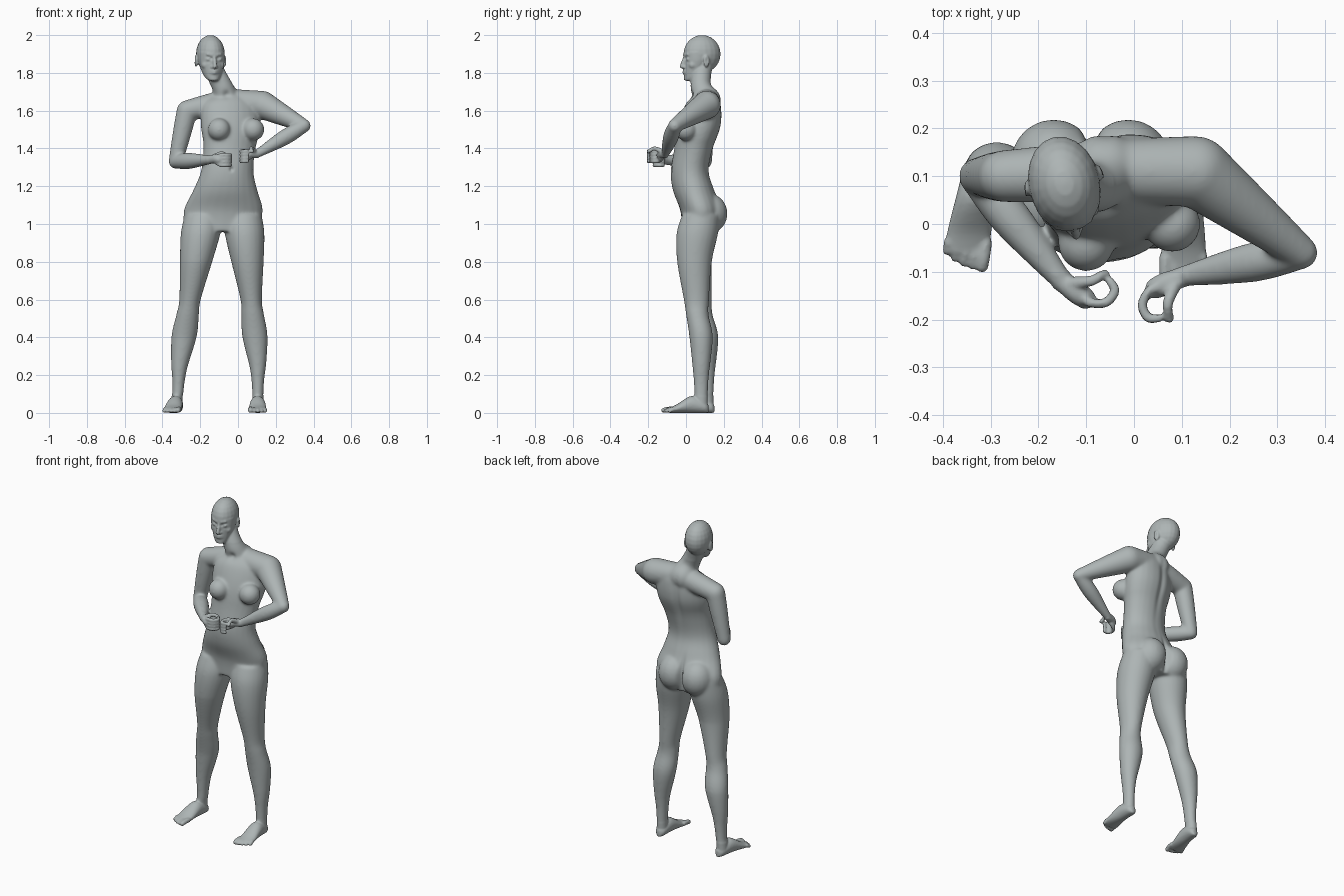
import bpy, bmesh, math
from mathutils import Vector, Matrix, Quaternion

cube = bpy.data.objects.get("Cube")
if cube:
    bpy.data.objects.remove(cube, do_unlink=True)

skin = bpy.data.materials.new("soft_grey")
skin.use_nodes = True
skin_colour = (.42, .46, .46, 1)
skin.diffuse_color = skin_colour
skin.node_tree.nodes["Principled BSDF"].inputs["Base Color"].default_value = skin_colour

bm = bmesh.new()
UP = Vector((0, 0, 1))


def resample(rows, steps=5):
    """Smooth curve through rows of numbers of any width."""
    rows = [Vector(row) for row in rows]
    padded = rows[:1] + rows + rows[-1:]
    result = []
    for before, start, end, after in zip(padded, padded[1:], padded[2:], padded[3:]):
        tangent_in, tangent_out = (end - before) / 2, (after - start) / 2
        for step in range(steps):
            t = step / steps
            ease = t * t * (3 - 2 * t)
            result.append(start.lerp(end, ease) + tangent_in * t * (1 - t) ** 2
                          - tangent_out * t * t * (1 - t))
    return result + [rows[-1]]


def ellipse(centre, u, v, count=24):
    angles = [math.tau * i / count for i in range(count)]
    return [centre + u * math.cos(a) + v * math.sin(a) for a in angles]


def bridge(rings):
    loops = [[bm.verts.new(point) for point in ring] for ring in rings]
    for lower, upper in zip(loops, loops[1:]):
        for i in range(len(lower)):
            bm.faces.new((lower[i - 1], lower[i], upper[i], upper[i - 1]))
    bm.faces.new(loops[0][::-1])
    bm.faces.new(loops[-1])


def ball(centre, radii, rotation=Matrix()):
    matrix = Matrix.Translation(centre) @ rotation @ Matrix.Diagonal((*radii, 1))
    bmesh.ops.create_uvsphere(bm, u_segments=20, v_segments=12, radius=1, matrix=matrix)


def tube(*stations):
    """Round form through (point, radius) stations with rounded ends."""
    points = resample([(*point, radius) for point, radius in stations])
    turn, old, rings = Quaternion(), UP, []
    for i, point in enumerate(points):
        ahead, behind = points[min(i + 1, len(points) - 1)], points[max(i - 1, 0)]
        tangent = (ahead - behind).to_3d().normalized()
        turn = old.rotation_difference(tangent) @ turn
        old = tangent
        u, v = turn @ Vector((point.w, 0, 0)), turn @ Vector((0, point.w, 0))
        rings.append(ellipse(point.to_3d(), u, v))
    bridge(rings)
    for end in (points[0], points[-1]):
        ball(end.to_3d(), [end.w] * 3)


def limb(start, end, thick, swell, thin):
    tube((start, thick), (start.lerp(end, .4), swell), (end, thin))


# Torso: the spine leans sideways and the ribcage twists above the hips
# Columns: z, centre y, half width, half depth
torso = [(.96, .07, .19, .09), (1.07, .08, .21, .11), (1.18, .04, .17, .11), (1.28, .02, .14, .1),
         (1.4, .04, .14, .1), (1.52, .07, .16, .11), (1.63, .09, .15, .09), (1.68, .1, .09, .06)]
rings = []
for z, y, width, depth in resample(torso):
    lean = min(-.04, .1 * z - .185)
    twist = .25 * min(1, max(0, (z - 1.1) / .35))
    turn = Matrix.Rotation(twist, 3, "Z")
    rings.append(ellipse(Vector((lean, y, z)), turn @ Vector((width, 0, 0)), turn @ Vector((0, depth, 0))))
bridge(rings)
for breast in ((-.1, -.04, 1.5), (.08, 0, 1.5)):
    ball(breast, [.06] * 3)
for side in (-1, 1):
    ball((-.09 + side * .078, .125, 1.055), (.092, .095, .105))

# Neck, shoulders and arms hang between named joints
neck_base = Vector((-.06, .11, 1.65))
right_shoulder, left_shoulder = Vector((-.27, .1, 1.6)), Vector((.13, .11, 1.63))
right_elbow, left_elbow = Vector((-.33, .1, 1.33)), Vector((.35, -.06, 1.52))
right_wrist, left_wrist = Vector((-.15, -.12, 1.34)), Vector((.1, -.11, 1.37))
tube((neck_base, .08), ((-.08, .08, 1.72), .057), ((-.11, .08, 1.78), .052), ((-.13, .09, 1.83), .05))
limb(neck_base, right_shoulder, .06, .062, .055)
limb(neck_base, left_shoulder, .065, .07, .075)
limb(right_shoulder, right_elbow, .055, .05, .038)
limb(right_elbow, right_wrist, .037, .043, .023)
limb(left_shoulder, left_elbow, .075, .06, .036)
limb(left_elbow, left_wrist, .035, .042, .022)


# Hands: palm, four curled fingers and thumb, measured from the wrist
def hand(wrist, forward):
    inward = UP.cross(forward).normalized()

    def spot(reach, curl, rise):
        return wrist + forward * reach + inward * curl + UP * rise

    tube((wrist, .022), (spot(.04, 0, .005), .024), (spot(.06, 0, 0), .022))
    for finger in range(4):
        rise = .025 - .018 * finger
        tube((spot(.05, 0, rise / 2), .014), (spot(.075, 0, rise), .01), (spot(.1, .02, rise), .01),
             (spot(.1, .05, rise), .01), (spot(.08, .06, rise), .009))
    tube((spot(.02, .01, .015), .014), (spot(.05, .04, .035), .011), (spot(.06, .07, .02), .01))


hand(right_wrist, Vector((.8, -.6, 0)))
hand(left_wrist, Vector((-.9, -.4, -.1)).normalized())

# Legs, columns: z, centre y, half width, half depth
leg = [(1.05, .08, .1, .1), (.95, .06, .105, .11), (.8, .045, .086, .092), (.6, .055, .057, .067),
       (.52, .06, .06, .06), (.4, .08, .067, .062), (.2, .08, .037, .042), (.1, .08, .03, .036),
       (.04, .08, .03, .035)]
# Feet, columns: y, half width, half height
foot = [(.12, .01, .02), (.1, .03, .03), (.03, .04, .045), (-.05, .047, .022), (-.09, .047, .014)]


def left_place(x, y, z):
    return Vector((x, y, z))


def right_place(x, y, z):
    """Mirrored stance: wider, set back below the knee, foot turned out."""
    splay = .15 * (.1 - y) if z < .1 else 0
    back = .03 * min(1, max(0, 2 - 2.5 * z))
    return Vector((.06 * z - x - .22 - splay, y + back, z))


for place in (left_place, right_place):
    rings = []
    for z, y, width, depth in resample(leg):
        centre = place(min(.105, .13 - .1 * z), y, z)
        rings.append(ellipse(centre, Vector((width, 0, 0)), Vector((0, depth, 0))))
    bridge(rings)
    rings = []
    for y, width, height in resample(foot):
        rings.append(ellipse(place(.104, y, height), Vector((width, 0, 0)), UP * height))
    bridge(rings)
    for toe in range(5):
        radius = .01 if toe else .0135
        x, tip = .066 + .0195 * toe, .002 * toe * toe - .118
        tube((place(x, -.07, .02), radius), (place(x, tip + .02, .019), radius), (place(x, tip, radius), radius))

# Head: cranium and tapering face, turned toward its left
head = Matrix.Translation((-.145, .08, 0)) @ Matrix.Rotation(math.radians(13), 4, "Z")
head_turn = head.to_3x3()
ball(head @ Vector((0, .005, 1.9)), (.075, .1, .1), head_turn.to_4x4())
# Columns: z, half width, back
face = [(1.757, .02, -.05), (1.77, .036, -.02), (1.8, .052, .02), (1.86, .069, .05), (1.91, .07, .05)]
rings = []
for z, width, back in resample(face):
    centre = head @ Vector((0, (back - .092) / 2, z))
    rings.append(ellipse(centre, head_turn @ Vector((width, 0, 0)), head_turn @ Vector((0, (back + .092) / 2, 0))))
bridge(rings)


def feature(radius, *points):
    tube(*[(head @ Vector(point), radius) for point in points])


feature(.01, (0, -.087, 1.885), (0, -.1, 1.85), (0, -.106, 1.833))
for lip in (1.8, 1.811):
    feature(.006, (-.02, -.084, lip), (0, -.095, lip), (.02, -.084, lip))
for side in (-1, 1):
    feature(.0075, (side * .012, -.094, 1.831), (side * .006, -.096, 1.832))
    feature(.008, (side * .012, -.088, 1.895), (side * .034, -.08, 1.898))
    ball(head @ Vector((side * .03, -.078, 1.873)), (.013, .011, .01))
    ball(head @ Vector((side * .04, -.055, 1.842)), [.022] * 3)
    flare = head_turn.to_4x4() @ Matrix.Rotation(side * .35, 4, "Z")
    ball(head @ Vector((side * .077, .012, 1.862)), (.009, .018, .032), flare)

# Fuse the parts into one skin
mesh = bpy.data.meshes.new("body")
bm.to_mesh(mesh)
bm.free()
body = bpy.data.objects.new("body", mesh)
bpy.context.collection.objects.link(body)


def bake():
    bpy.context.view_layer.update()
    graph = bpy.context.evaluated_depsgraph_get()
    result = bpy.data.meshes.new_from_object(body.evaluated_get(graph))
    body.modifiers.clear()
    body.data = result


remesh = body.modifiers.new("fuse", "REMESH")
remesh.mode = "VOXEL"
remesh.voxel_size = .0055
bake()


# Blend the large forms strongly, keep face, hands and feet crisp
def is_fine(point):
    near_hands = point.y < -.1 and abs(point.x + .03) < .14 and abs(point.z - 1.35) < .07
    return point.z > 1.76 or point.z < .09 or near_hands


group = body.vertex_groups.new(name="soft")
group.add([v.index for v in body.data.vertices if not is_fine(v.co)], 1, "REPLACE")
for mask, count in (("soft", 30), ("", 2)):
    smooth = body.modifiers.new("blend", "SMOOTH")
    smooth.iterations, smooth.factor, smooth.vertex_group = count, .5, mask
bake()


# Sculpted hollows: navel, spine, cleft, throat, eye sockets and ears
def hollow(centre, radii, push):
    for v in body.data.vertices:
        if abs(v.co.z - centre[2]) < 3 * radii[2]:
            distance = sum(((a - b) / r) ** 2 for a, b, r in zip(v.co, centre, radii))
            v.co += Vector(push) * math.exp(-distance)


hollow((-.035, -.08, 1.29), (.01, .04, .012), (0, .012, 0))
hollow((-.06, .19, 1.45), (.02, .06, .2), (0, -.012, 0))
hollow((-.09, .19, 1.06), (.014, .07, .09), (0, -.025, 0))
hollow((-.06, .02, 1.685), (.02, .03, .02), (0, .012, 0))
for side in (-1, 1):
    for x, z, depth in ((.016, 1.876, .006), (.034, 1.884, .004), (.032, 1.858, .003)):
        hollow(head @ Vector((side * x, -.088, z)), (.01, .03, .007), (0, depth, 0))
    hollow(head @ Vector((side * .084, .01, 1.864)), (.02, .008, .015), (side * -.006, 0, 0))

body.vertex_groups.clear()
body.data.name = "body"
body.data.materials.clear()
body.data.materials.append(skin)
body.data.shade_smooth()
